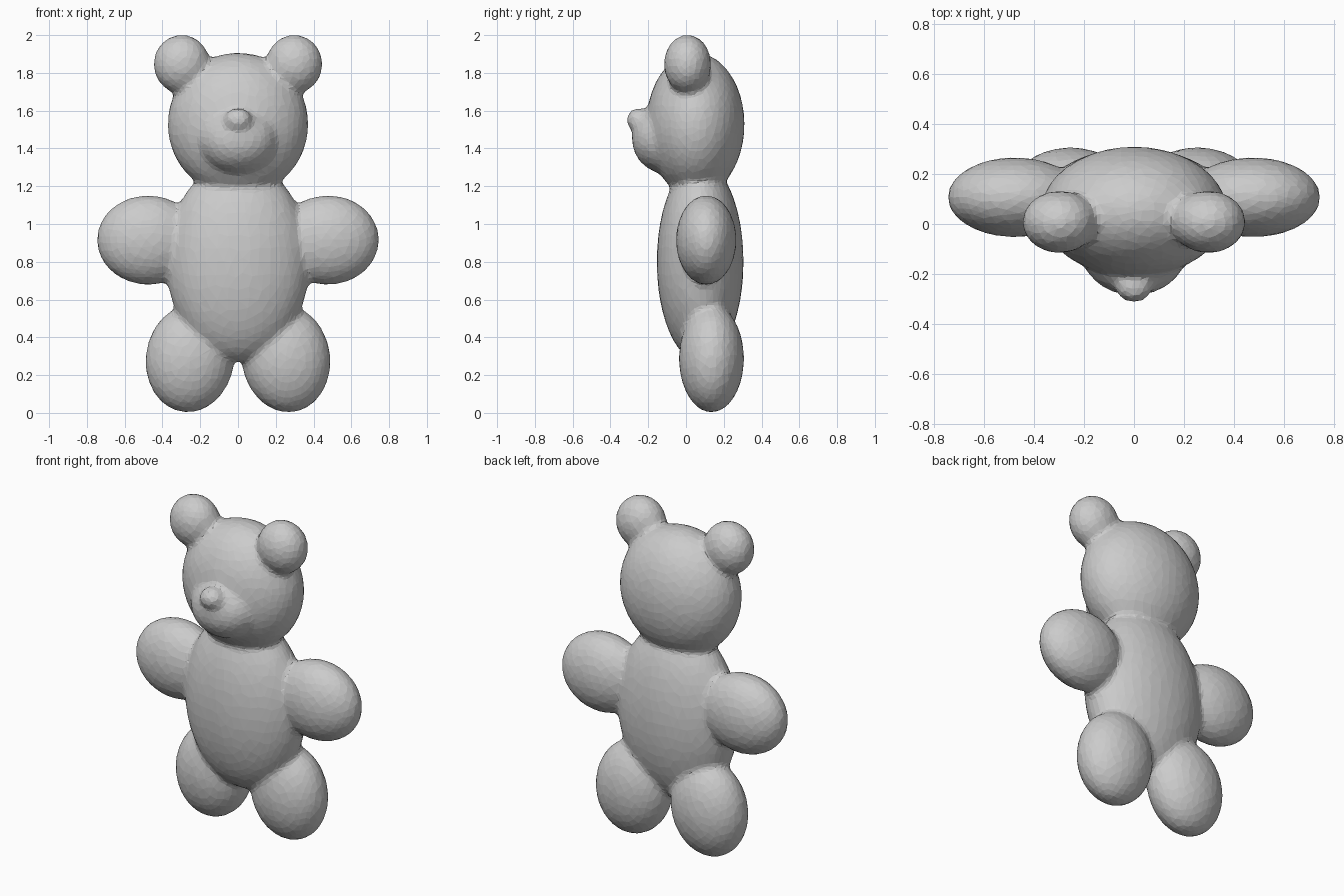
import bpy
from math import radians

if "Cube" in bpy.data.objects:
    bpy.data.objects.remove(bpy.data.objects["Cube"], do_unlink=True)

grey = bpy.data.materials.new("plain_grey")
grey.use_nodes = True
colour = (0.6, 0.6, 0.6, 1)
grey.diffuse_color = colour
grey.node_tree.nodes["Principled BSDF"].inputs["Base Color"].default_value = colour

parts = []


def ellipsoid(name, centre, radii, tilt=0):
    """Ball stretched to three radii, optionally tilted in the front plane."""
    bpy.ops.mesh.primitive_uv_sphere_add(segments=40, ring_count=24, location=centre)
    ob = bpy.context.object
    ob.name = name
    ob.scale = radii
    ob.rotation_euler.y = radians(tilt)
    parts.append(ob)
    return ob


# Trunk and head
torso = ellipsoid("torso", (0, 0.075, 0.8), (0.38, 0.23, 0.53))
ellipsoid("head", (0, 0.05, 1.527), (0.373, 0.26, 0.38))
ellipsoid("muzzle", (0, -0.1, 1.45), (0.215, 0.187, 0.185))
ellipsoid("nose", (0, -0.25, 1.55), (0.075, 0.065, 0.065))

# Paired limbs and ears
for side, label in ((1, "left"), (-1, "right")):
    ellipsoid(label + "_arm", (0.477 * side, 0.107, 0.915), (0.27, 0.16, 0.237))
    ellipsoid(label + "_leg", (0.254 * side, 0.135, 0.288), (0.235, 0.172, 0.287), -8 * side)
    ellipsoid(label + "_ear", (0.298 * side, 0.008, 1.846), (0.15, 0.125, 0.156))

# Fuse the parts into one skin with softened joints and broad facets
bpy.ops.object.select_all(action="DESELECT")
for ob in parts:
    ob.select_set(True)
bpy.context.view_layer.objects.active = torso
bpy.ops.object.join()
bear = bpy.context.object
bear.name = "bear_body"
bpy.ops.object.transform_apply(location=True, rotation=True, scale=True)

fuse = bear.modifiers.new("fuse", "REMESH")
fuse.mode = "VOXEL"
fuse.voxel_size = 0.018
soften = bear.modifiers.new("soften", "SMOOTH")
soften.factor = 0.5
soften.iterations = 8
facet = bear.modifiers.new("facet", "DECIMATE")
facet.ratio = 0.16
for modifier in (fuse, soften, facet):
    bpy.ops.object.modifier_apply(modifier=modifier.name)

bear.data.materials.clear()
bear.data.materials.append(grey)
bpy.ops.object.shade_flat()
